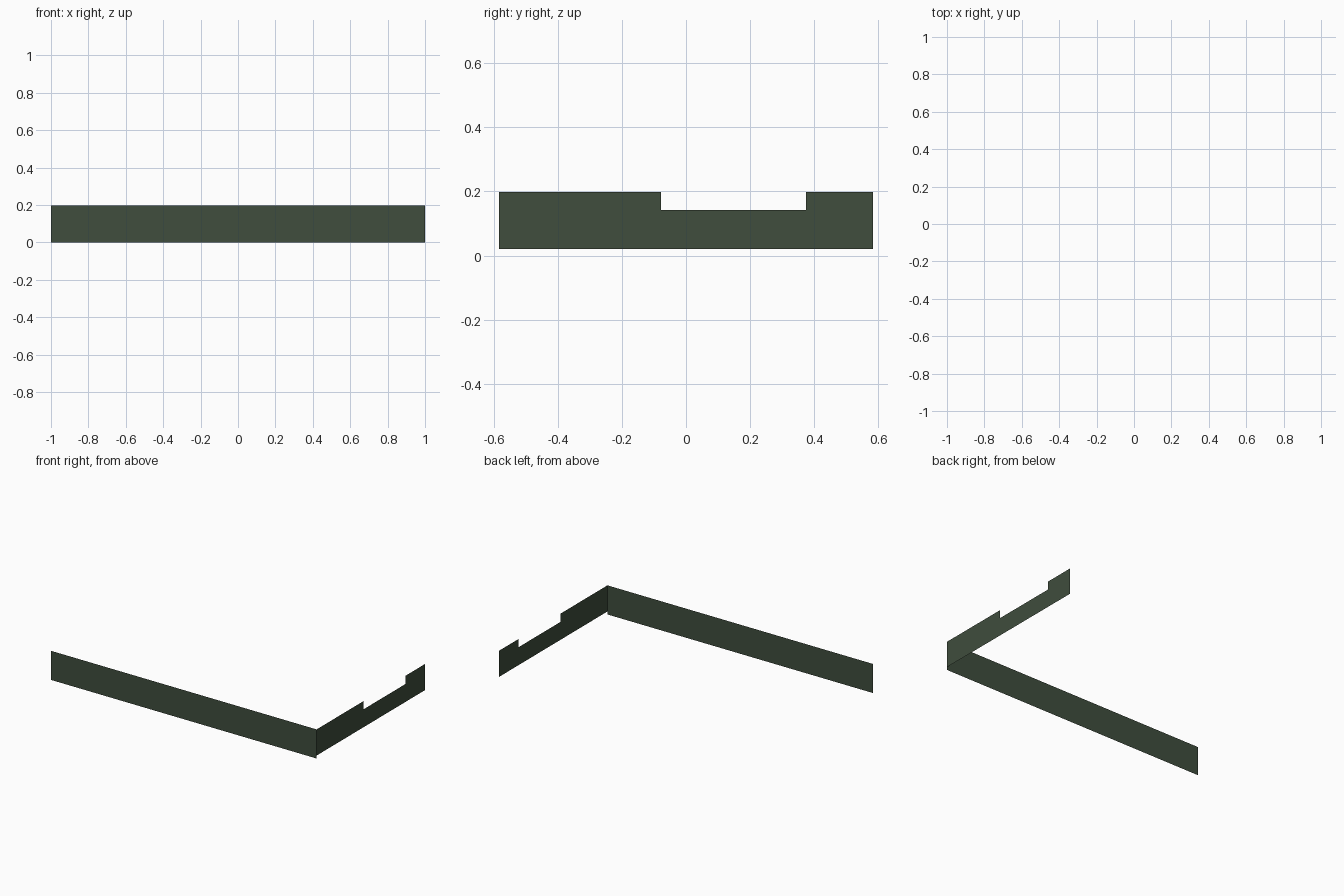
import bpy
import bmesh

if "Cube" in bpy.data.objects:
    bpy.data.objects.remove(bpy.data.objects["Cube"])

# dark green sheet paint
green = bpy.data.materials.new("dark green")
green.diffuse_color = (0.050, 0.075, 0.047, 1.0)
green.use_nodes = True
green.node_tree.nodes["Principled BSDF"].inputs["Base Color"].default_value = green.diffuse_color

HALF_X, HALF_Y, TOP = 1.0, 0.583, 0.198


def sheet(name, profile, place):
    """Single-skin panel: a 2D outline (u, z) placed in space, plain flat face."""
    bm = bmesh.new()
    bm.faces.new([bm.verts.new(place(u, z)) for u, z in profile])
    mesh = bpy.data.meshes.new(name)
    bm.to_mesh(mesh)
    bm.free()
    mesh.materials.append(green)
    obj = bpy.data.objects.new(name, mesh)
    bpy.context.collection.objects.link(obj)
    return obj


# long front panel, facing -y
sheet("front_panel",
      [(-HALF_X, 0), (HALF_X, 0), (HALF_X, TOP), (-HALF_X, TOP)],
      lambda u, z: (u, -HALF_Y, z))

# shorter side panel, facing +x, raised at the bottom and notched on top
sheet("side_panel",
      [(-HALF_Y, 0.02), (HALF_Y, 0.02), (HALF_Y, TOP), (0.374, TOP),
       (0.374, 0.142), (-0.078, 0.142), (-0.078, TOP), (-HALF_Y, TOP)],
      lambda u, z: (HALF_X, u, z))
